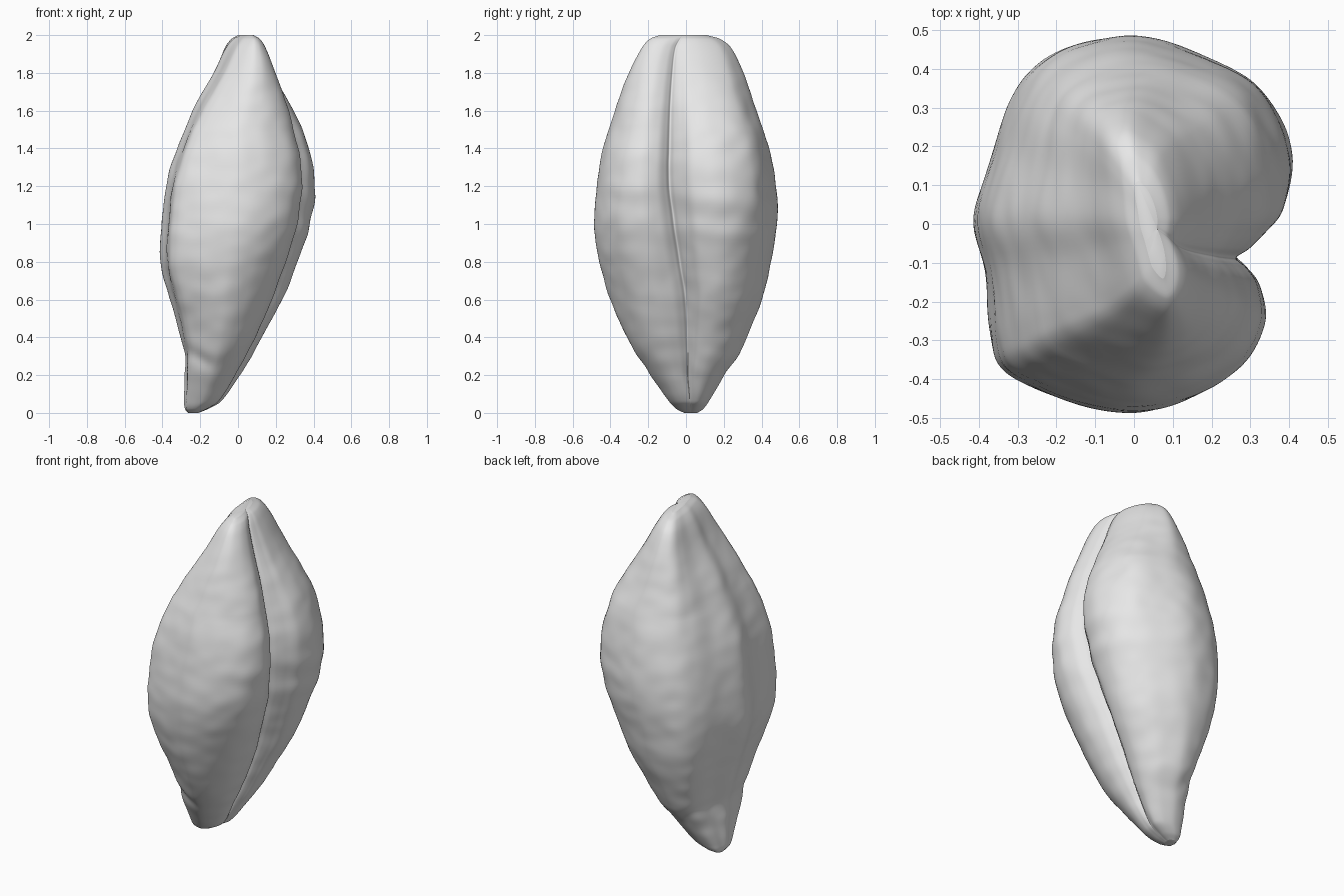
import bpy, bmesh, math
from mathutils import Vector, noise

old = bpy.data.objects.get("Cube")
if old:
    bpy.data.objects.remove(old, do_unlink=True)

# Single plain colour
grey = bpy.data.materials.new("plain_grey")
grey.use_nodes = True
shade = (0.8, 0.8, 0.8, 1)
grey.diffuse_color = shade
grey.node_tree.nodes["Principled BSDF"].inputs["Base Color"].default_value = shade

# Two-lobed cross-section in unit size, starting at the bottom of the crease
SECTION = [
    (.64, -.14), (.73, -.09), (.83, -.01), (.95, .12), (1, .35), (.93, .57),
    (.75, .77), (.45, .9), (.04, 1), (-.36, .96), (-.62, .85), (-.77, .66),
    (-.87, .4), (-1, .05), (-.93, -.25), (-.89, -.6), (-.82, -.76),
    (-.6, -.87), (-.28, -.97), (.04, -1), (.4, -.91), (.7, -.72),
    (.83, -.5), (.79, -.3), (.7, -.19)]

# Height, x range, y range and crease y along the grain
STATIONS = [
    (0, -.265, -.21, -.01, .06, .02),
    (.02, -.28, -.16, -.05, .09, .02),
    (.06, -.285, -.09, -.09, .12, .02),
    (.2, -.28, .01, -.185, .2, .01),
    (.32, -.285, .085, -.27, .285, .01),
    (.6, -.36, .23, -.4, .4, 0),
    (.8, -.405, .315, -.455, .45, -.03),
    (1, -.405, .38, -.485, .48, -.06),
    (1.2, -.385, .405, -.475, .475, -.085),
    (1.4, -.325, .375, -.44, .44, -.085),
    (1.6, -.24, .3, -.375, .37, -.08),
    (1.8, -.125, .2, -.3, .3, -.07),
    (1.93, -.06, .135, -.235, .24, -.055),
    (1.98, -.02, .1, -.19, .18, -.03),
    (2, .015, .065, -.14, .11, -.01)]


def closed_spline(points, steps):
    """Smooth closed curve through the points."""
    out, n = [], len(points)
    for i in range(n):
        a, b, c, d = (Vector(points[(i + k) % n]) for k in (-1, 0, 1, 2))
        for s in range(steps):
            t = s / steps
            out.append(b + (c - a) * (t / 2)
                       + (a * 2 - b * 5 + c * 4 - d) * (t * t / 2)
                       + (b * 3 - a - c * 3 + d) * (t ** 3 / 2))
    return out


def slope(i, k):
    lo, hi = max(i - 1, 0), min(i + 1, len(STATIONS) - 1)
    return (STATIONS[hi][k] - STATIONS[lo][k]) / (STATIONS[hi][0] - STATIONS[lo][0])


def station(z):
    """Interpolated sizes at one height."""
    i = 0
    while i < len(STATIONS) - 2 and z > STATIONS[i + 1][0]:
        i += 1
    p, q = STATIONS[i], STATIONS[i + 1]
    h = q[0] - p[0]
    t = (z - p[0]) / h
    s = t * t * (3 - 2 * t)
    return [p[k] * (1 - s) + q[k] * s
            + h * t * (1 - t) * ((1 - t) * slope(i, k) - t * slope(i + 1, k))
            for k in range(1, 6)]


def bell(v, middle, width):
    return math.exp(-((v - middle) / width) ** 2)


def relief(x, y, z, u):
    """Fine wrinkles, soft dents and the groove above the germ."""
    fade = max(0, min(1, z / .2, (2 - z) / .3))
    dents = .01 * noise.noise(Vector((x * 4, y * 4, z * 3)))
    fine = .004 * noise.noise(Vector((x * 9, y * 9, z * 12)))
    folds = .003 * math.sin(z * 34 + y * 5) * bell(z, 1.1, .3) * max(0, u)
    germ = .01 * bell(z, .24 + .09 * max(0, -u), .04) * bell(u, -.5, .5)
    return (dents + fine + folds) * fade - germ


# Grain body: rings lofted from tip to tip
outline = closed_spline(SECTION, 7)
RINGS = 150
bm = bmesh.new()
rings = []
for r in range(RINGS + 1):
    z = 1 - math.cos(math.pi * r / RINGS)
    x0, x1, y0, y1, crease = station(z)
    cx, cy, hx, hy = (x0 + x1) / 2, (y0 + y1) / 2, (x1 - x0) / 2, (y1 - y0) / 2
    shift = crease - (cy - .14 * hy)
    # The upper ridge turns diagonally; the crease closes at the lower tip
    lean = -.25 * max(0, min(1, (z - 1.5) / .5))
    closing = max(0, 1 - z / .2)
    ring = []
    for u, v in outline:
        pull = max(0, 1 - abs(v + .14) / .9) * max(0, min(1, u / .3))
        if u > 0:
            u += closing * max(0, .95 - u) * bell(v, -.14, .3)
        x = cx + u * hx
        y = cy + v * hy + shift * pull
        push = relief(x, y, z, u)
        size = math.hypot(u, v)
        ring.append(bm.verts.new((x + push * u / size + lean * y,
                                  y + push * v / size, z)))
    rings.append(ring)
for low, high in zip(rings, rings[1:]):
    for i in range(len(low)):
        j = (i + 1) % len(low)
        bm.faces.new((low[i], low[j], high[j], high[i]))
bm.faces.new(rings[0][::-1])
bm.faces.new(rings[-1])
bmesh.ops.recalc_face_normals(bm, faces=bm.faces[:])

mesh = bpy.data.meshes.new("grain_body")
bm.to_mesh(mesh)
bm.free()
mesh.materials.append(grey)
grain = bpy.data.objects.new("grain_body", mesh)
bpy.context.scene.collection.objects.link(grain)
bpy.context.view_layer.objects.active = grain
grain.select_set(True)
bpy.ops.object.shade_smooth_by_angle(angle=math.radians(50))
